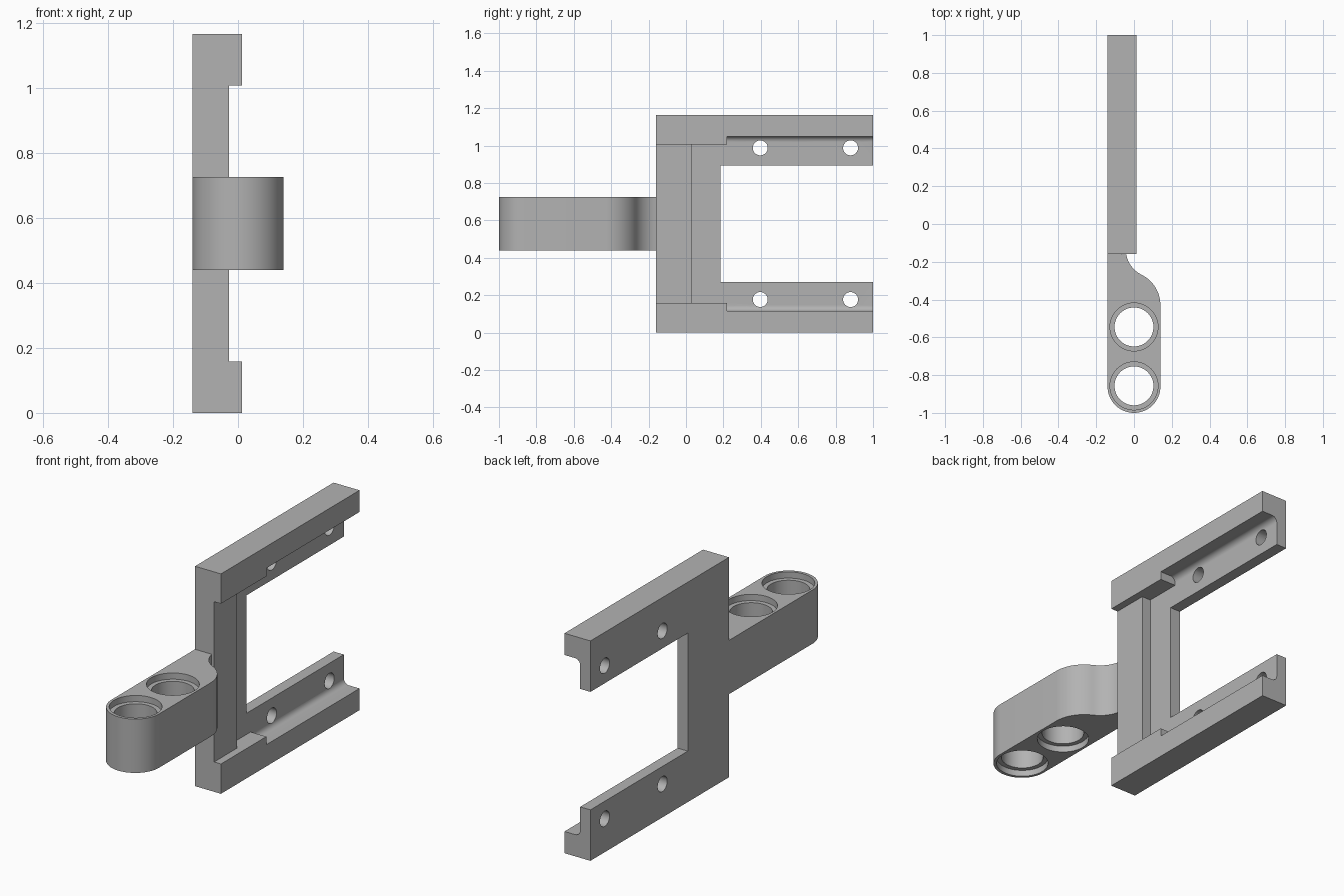
import bpy, bmesh, math
from mathutils import Vector

cube = bpy.data.objects.get("Cube")
if cube:
    bpy.data.objects.remove(cube, do_unlink=True)

HEIGHT = 1.165
grey = bpy.data.materials.new("plain grey")
grey.use_nodes = True
COLOUR = (0.45, 0.45, 0.45, 1)
grey.diffuse_color = COLOUR
grey.node_tree.nodes["Principled BSDF"].inputs["Base Color"].default_value = COLOUR


def prism(name, outline, axis, lo, hi):
    """Extrude a 2D outline along an axis; the other two axes keep their order."""
    def point(p, d):
        c = list(p)
        c.insert("xyz".index(axis), d)
        return Vector(c)
    bm = bmesh.new()
    face = bm.faces.new([bm.verts.new(point(p, lo)) for p in outline])
    ext = bmesh.ops.extrude_face_region(bm, geom=[face])
    verts = [g for g in ext["geom"] if isinstance(g, bmesh.types.BMVert)]
    bmesh.ops.translate(bm, verts=verts, vec=point((0, 0), hi - lo))
    bmesh.ops.recalc_face_normals(bm, faces=bm.faces)
    mesh = bpy.data.meshes.new(name)
    bm.to_mesh(mesh)
    bm.free()
    mesh.materials.append(grey)
    ob = bpy.data.objects.new(name, mesh)
    bpy.context.collection.objects.link(ob)
    return ob


def arc(cx, cy, r, start, end, n=32):
    angles = [math.radians(start + (end - start) * i / n) for i in range(n + 1)]
    return [(cx + r * math.cos(a), cy + r * math.sin(a)) for a in angles]


def circle(cx, cy, r, n=48):
    return arc(cx, cy, r, 0, 360, n)[:-1]


def rect(a0, b0, a1, b1):
    return [(a0, b0), (a1, b0), (a1, b1), (a0, b1)]


def combine(target, tool, operation):
    mod = target.modifiers.new(operation.lower(), 'BOOLEAN')
    mod.operation, mod.solver, mod.object = operation, 'EXACT', tool
    bpy.context.view_layer.objects.active = target
    bpy.ops.object.modifier_apply(modifier=mod.name)
    bpy.data.objects.remove(tool, do_unlink=True)


def smooth(ob):
    bpy.ops.object.select_all(action='DESELECT')
    ob.select_set(True)
    bpy.context.view_layer.objects.active = ob
    bpy.ops.object.shade_smooth_by_angle(angle=math.radians(30))


# C-shaped frame: thin plate with a thicker front spine
BACK, THIN, THICK, RIM = -0.14, -0.08, -0.028, 0.012
plate = [(-0.16, 0), (1, 0), (1, 0.27), (0.185, 0.27)]
plate += [(y, HEIGHT - z) for y, z in reversed(plate)]
frame = prism("bracket_frame", plate, "x", BACK, THIN)
spine = prism("spine", rect(-0.16, 0, 0.03, HEIGHT), "x", BACK, THICK)
combine(frame, spine, 'UNION')

# Rims along the bottom and top, filleted into the arms
arm = [(BACK, 0), (RIM, 0), (RIM, 0.115)]
arm += arc(THIN + 0.03, 0.145, 0.03, 270, 180, 8) + [(BACK, 0.145)]
for flip in (False, True):
    def side(points):
        return [(a, HEIGHT - z) if flip else (a, z) for a, z in points]
    combine(frame, prism("rim", side(arm), "y", 0.2, 1), 'UNION')
    combine(frame, prism("corner_rim", side(rect(BACK, 0, RIM, 0.158)), "y", -0.16, 0.22), 'UNION')
    # Screw holes
    for y in (0.397, 0.88):
        hole = prism("screw_hole", side(circle(y, 0.177, 0.04, 32)), "x", -0.3, 0.3)
        combine(frame, hole, 'DIFFERENCE')
smooth(frame)

# Lug: rounded end and an S-curved shoulder running into the frame
outline = [(BACK, -0.16)] + arc(0, -0.86, 0.14, 180, 360)
outline += arc(-0.04, -0.43, 0.18, 0, 64, 16)
outline += arc(0.104, -0.136, 0.147, 244, 190, 14) + [(-0.065, -0.16)]
LOW, HIGH, RECESS = 0.44, 0.725, 0.033
lug = prism("pin_lug", outline, "z", LOW, HIGH)

# Pin bores with a shallow recess at both ends
for y in (-0.545, -0.857):
    cuts = [(0.103, LOW - 0.1, HIGH + 0.1),
            (0.127, LOW - 0.1, LOW + RECESS),
            (0.127, HIGH - RECESS, HIGH + 0.1)]
    for radius, lo, hi in cuts:
        combine(lug, prism("bore", circle(0, y, radius), "z", lo, hi), 'DIFFERENCE')
smooth(lug)
